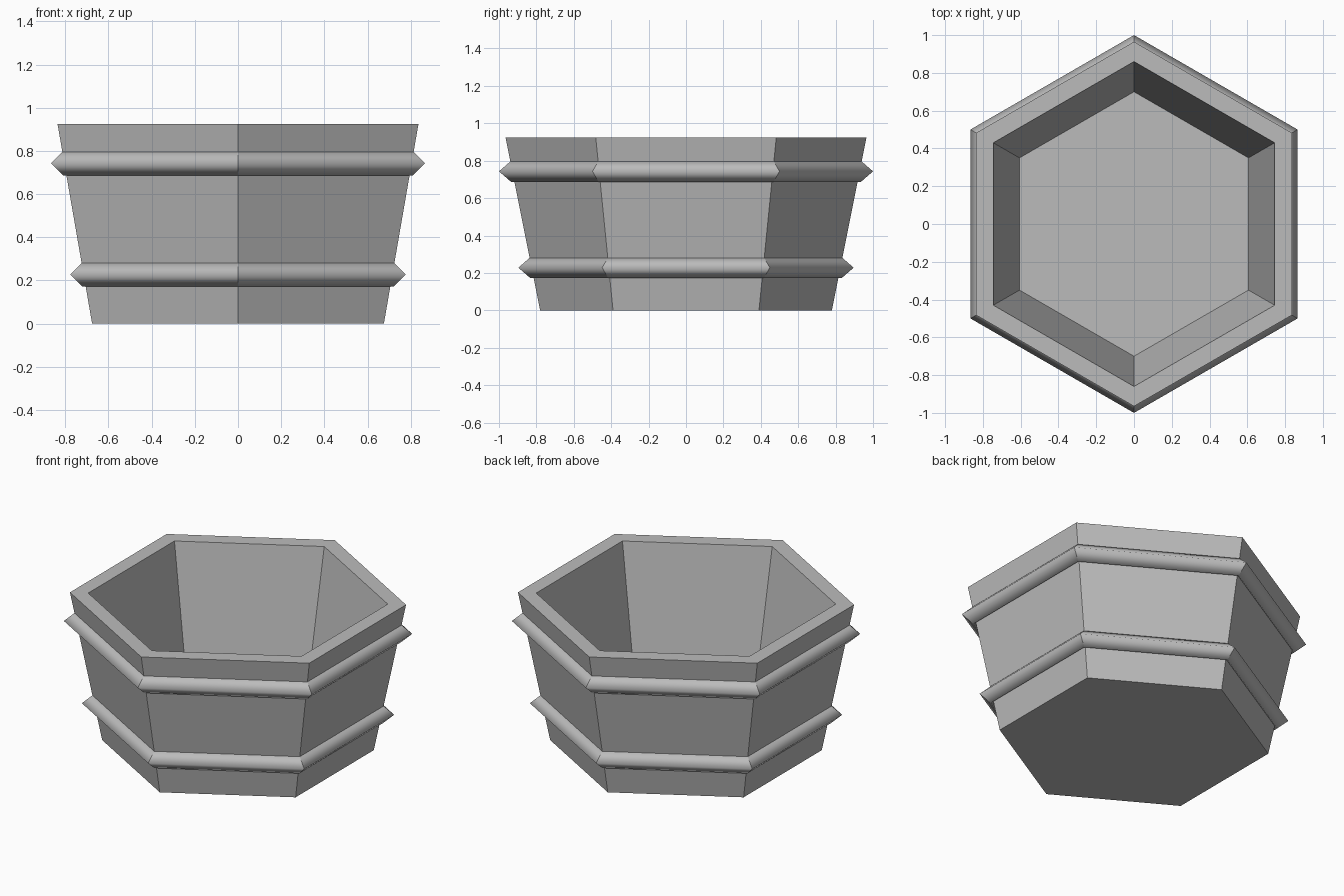
import bpy
import bmesh
from math import cos, sin, pi

SIDES = 6

if "Cube" in bpy.data.objects:
    bpy.data.objects.remove(bpy.data.objects["Cube"], do_unlink=True)

stone = bpy.data.materials.new("grey_stone")
stone.use_nodes = True
GREY = (0.5, 0.5, 0.5, 1)
stone.diffuse_color = GREY
stone.node_tree.nodes["Principled BSDF"].inputs["Base Color"].default_value = GREY


def hex_sweep(name, profile, closed=False, smooth=False):
    """Sweep (corner radius, height) points round a hexagon with corners on y."""
    bm = bmesh.new()
    rings = []
    for r, z in profile:
        angles = [pi / 2 + 2 * pi * i / SIDES for i in range(SIDES)]
        rings.append([bm.verts.new((r * cos(a), r * sin(a), z)) for a in angles])
    pairs = list(zip(rings, rings[1:]))
    if closed:
        pairs.append((rings[-1], rings[0]))
    for low, high in pairs:
        for i in range(SIDES):
            j = (i + 1) % SIDES
            bm.faces.new((low[i], low[j], high[j], high[i]))
    if not closed:
        bm.faces.new(rings[0])
        bm.faces.new(rings[-1])
    bmesh.ops.recalc_face_normals(bm, faces=bm.faces)
    if smooth:
        for face in bm.faces:
            face.smooth = True
        # Keep the mitred corners crisp
        for edge in bm.edges:
            a, b = edge.verts
            edge.smooth = abs(a.co.z - b.co.z) < 0.001
    mesh = bpy.data.meshes.new(name)
    bm.to_mesh(mesh)
    bm.free()
    mesh.materials.append(stone)
    obj = bpy.data.objects.new(name, mesh)
    bpy.context.collection.objects.link(obj)
    return obj


# Tapered pot with a thick rim and a recessed floor
hex_sweep("pot_body", [(0.78, 0), (0.965, 0.925), (0.86, 0.925), (0.70, 0.125)])

# Diamond-section bands, smooth along each straight run
for name, radius, height, half in (("lower_band", 0.833, 0.228, 0.055),
                                   ("upper_band", 0.933, 0.743, 0.058)):
    reach = half / cos(pi / SIDES)
    hex_sweep(name, [(radius + reach, height), (radius, height + half),
                     (radius - reach, height), (radius, height - half)],
              closed=True, smooth=True)
